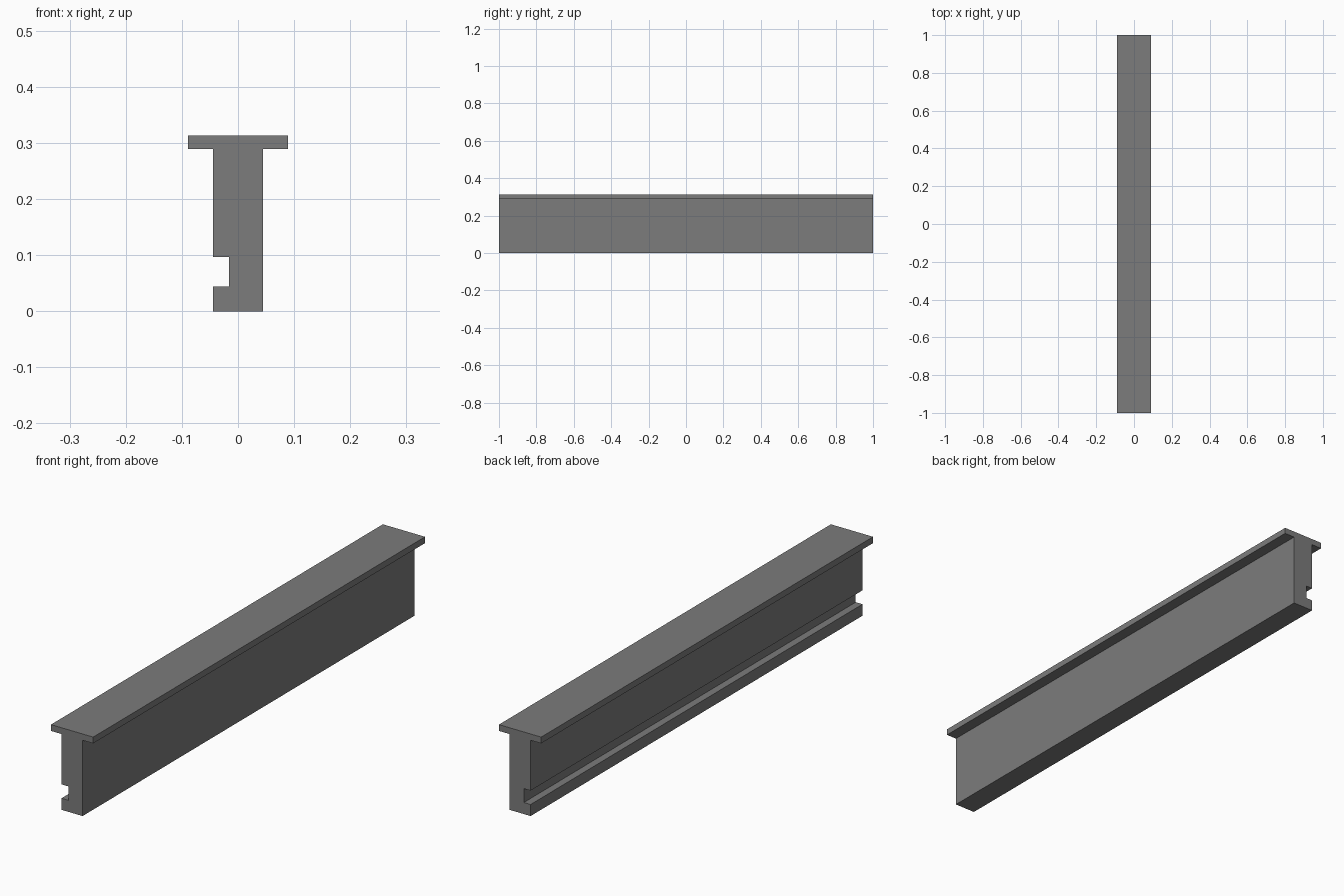
import bpy
import bmesh

cube = bpy.data.objects.get("Cube")
if cube:
    bpy.data.objects.remove(cube, do_unlink=True)

# Single flat grey
grey = bpy.data.materials.new("dark grey")
grey.use_nodes = True
colour = (0.2, 0.2, 0.2, 1.0)
grey.diffuse_color = colour
grey.node_tree.nodes["Principled BSDF"].inputs["Base Color"].default_value = colour

LENGTH = 2.0
FLANGE, WEB, GROOVE = 0.089, 0.0445, -0.016   # half widths and groove depth line
TOP, UNDERSIDE = 0.313, 0.289                 # flange heights
GROOVE_LOW, GROOVE_HIGH = 0.044, 0.097

# T-shaped cross-section with a groove in the right side of the web
profile = [
    (-WEB, 0), (WEB, 0),
    (WEB, UNDERSIDE), (FLANGE, UNDERSIDE),
    (FLANGE, TOP), (-FLANGE, TOP),
    (-FLANGE, UNDERSIDE), (-WEB, UNDERSIDE),
    (-WEB, GROOVE_HIGH), (GROOVE, GROOVE_HIGH),
    (GROOVE, GROOVE_LOW), (-WEB, GROOVE_LOW),
]


def extrude_profile(name, points, length, material):
    """Sweep an x-z outline along y, centred on the origin."""
    bm = bmesh.new()
    face = bm.faces.new([bm.verts.new((x, -length / 2, z)) for x, z in points])
    swept = bmesh.ops.extrude_face_region(bm, geom=[face], use_keep_orig=True)
    moved = [v for v in swept["geom"] if isinstance(v, bmesh.types.BMVert)]
    bmesh.ops.translate(bm, verts=moved, vec=(0, length, 0))
    bmesh.ops.recalc_face_normals(bm, faces=bm.faces)
    mesh = bpy.data.meshes.new(name)
    bm.to_mesh(mesh)
    bm.free()
    mesh.materials.append(material)
    obj = bpy.data.objects.new(name, mesh)
    bpy.context.collection.objects.link(obj)
    return obj


# Grooved rail
extrude_profile("grooved_t_rail", profile, LENGTH, grey)
